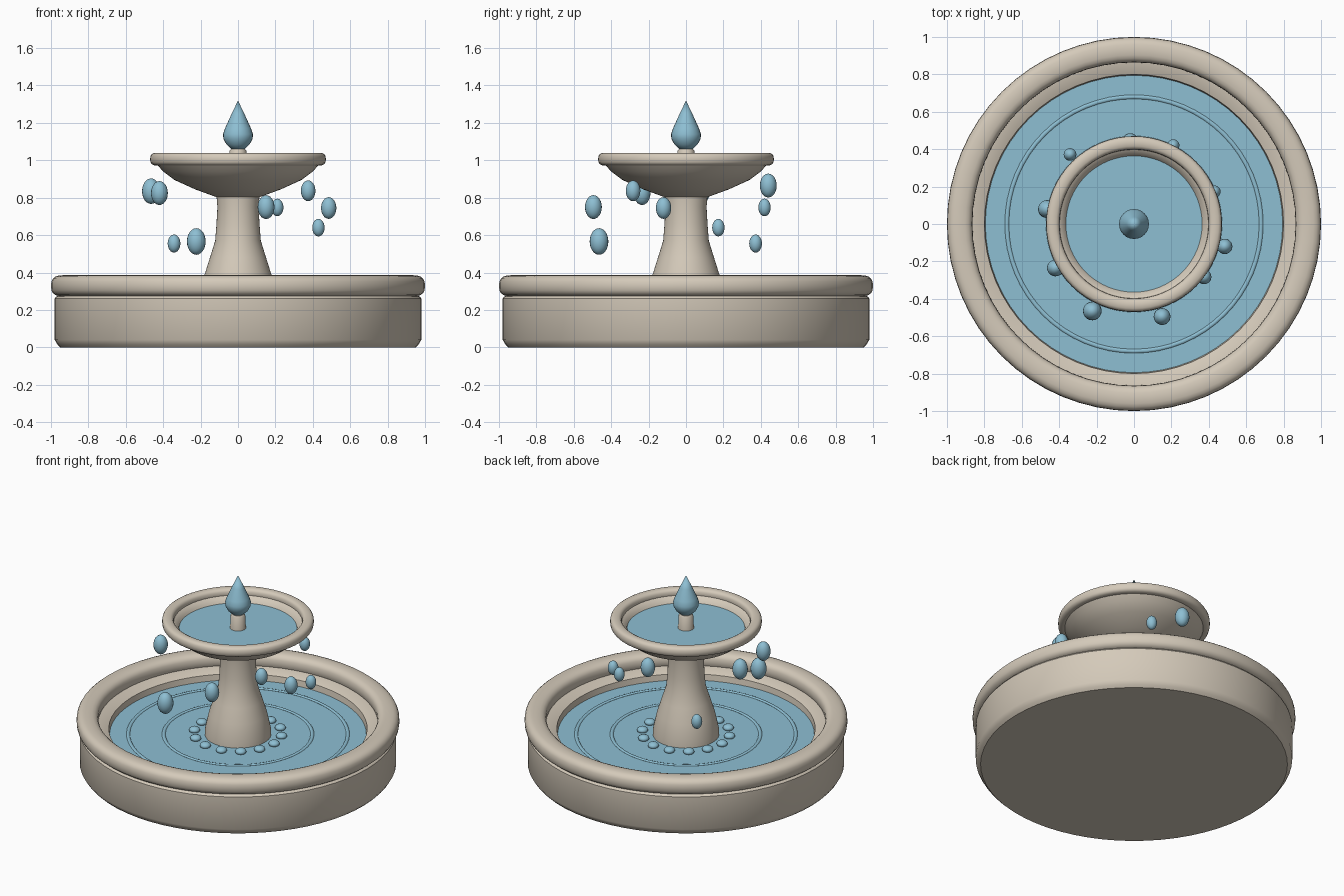
import bpy
import math

if "Cube" in bpy.data.objects:
    bpy.data.objects.remove(bpy.data.objects["Cube"])


def material(name, rgb):
    m = bpy.data.materials.new(name)
    m.diffuse_color = (*rgb, 1.0)
    m.use_nodes = True
    m.node_tree.nodes["Principled BSDF"].inputs["Base Color"].default_value = m.diffuse_color
    return m


STONE = material("warm stone", (0.66, 0.59, 0.49))
WATER = material("water blue", (0.27, 0.52, 0.65))


def finish(obj, mat, angle=35):
    obj.data.materials.append(mat)
    bpy.ops.object.select_all(action='DESELECT')
    obj.select_set(True)
    bpy.context.view_layer.objects.active = obj
    bpy.ops.object.shade_smooth_by_angle(angle=math.radians(angle))
    return obj


def lathe(name, profile, mat, segments=64, closed=False, angle=35):
    """Spin (radius, z) points, listed upward along the outside, around z."""
    verts, faces, rings = [], [], []
    for r, z in profile:
        start = len(verts)
        if r == 0:
            verts.append((0, 0, z))
            rings.append([start] * segments)
        else:
            for i in range(segments):
                a = math.tau * i / segments
                verts.append((r * math.cos(a), r * math.sin(a), z))
            rings.append(list(range(start, start + segments)))
    pairs = list(zip(rings, rings[1:] + rings[:1] if closed else rings[1:]))
    for low, high in pairs:
        for i in range(segments):
            j = (i + 1) % segments
            quad = [low[i], low[j], high[j], high[i]]
            faces.append(list(dict.fromkeys(quad)))
    mesh = bpy.data.meshes.new(name)
    mesh.from_pydata(verts, [], faces)
    obj = bpy.data.objects.new(name, mesh)
    bpy.context.collection.objects.link(obj)
    return finish(obj, mat, angle)


def bead(radius, z, half_width, half_height, steps, power=1.0):
    """Closed rounded cross-section for a ring; power below 1 squares it off."""
    points = []
    for i in range(steps):
        a = math.tau * i / steps
        c, s = math.cos(a), math.sin(a)
        points.append((radius + half_width * math.copysign(abs(c) ** power, c),
                       z + half_height * math.copysign(abs(s) ** power, s)))
    return points


def droplet(name, location, radius, height, segments=20, rings=12):
    bpy.ops.mesh.primitive_uv_sphere_add(segments=segments, ring_count=rings,
                                         radius=1, location=location)
    obj = bpy.context.object
    obj.name = name
    obj.scale = (radius, radius, height)
    return finish(obj, WATER, 60)


# Lower basin: outer wall, inner wall and floor
lathe("basin_wall", [(0, 0), (0.95, 0), (0.965, 0.015), (0.98, 0.04), (0.98, 0.262),
                     (0.972, 0.272), (0.90, 0.30), (0.86, 0.30), (0.80, 0.275),
                     (0.79, 0.20), (0, 0.20)], STONE)
lathe("basin_rim", bead(0.932, 0.329, 0.068, 0.057, 20, 0.75), STONE, closed=True, angle=60)

# Lower pool with ripples and a ring of bubbles round the foot
lathe("basin_water", [(0.795, 0.215), (0.795, 0.235), (0, 0.235)], WATER)
for i, r in enumerate((0.68, 0.46)):
    lathe(f"ripple_{i + 1}", bead(r, 0.236, 0.011, 0.006, 8), WATER, closed=True, angle=60)
for i in range(14):
    a = math.tau * i / 14
    droplet(f"bubble_{i + 1}", (0.273 * math.cos(a), 0.273 * math.sin(a), 0.245),
            0.035, 0.022, 12, 8)

# Pedestal
lathe("pedestal", [(0, 0.20), (0.205, 0.20), (0.205, 0.27), (0.18, 0.385), (0.15, 0.48),
                   (0.122, 0.57), (0.115, 0.66), (0.11, 0.75), (0.115, 0.81), (0, 0.81)], STONE)

# Upper bowl with its rim and water
lathe("bowl", [(0, 0.805), (0.12, 0.805), (0.23, 0.845), (0.34, 0.895), (0.40, 0.94),
               (0.435, 0.98), (0.43, 1.01), (0.40, 1.0), (0.37, 0.975), (0.355, 0.94),
               (0, 0.94)], STONE, angle=50)
lathe("bowl_rim", bead(0.434, 1.006, 0.036, 0.034, 16, 0.75), STONE, closed=True, angle=60)
lathe("bowl_water", [(0.366, 0.945), (0.366, 0.962), (0, 0.962)], WATER)

# Spout and the large water drop on top
lathe("spout", [(0, 0.95), (0.05, 0.95), (0.045, 1.05), (0.038, 1.06), (0, 1.06)],
      STONE, segments=24)
lathe("top_drop", [(0, 1.053), (0.035, 1.06), (0.062, 1.085), (0.078, 1.115),
                   (0.08, 1.14), (0.07, 1.17), (0.038, 1.24), (0, 1.32)], WATER,
      segments=24, angle=50)

# Falling droplets: x, y, z, radius
FALLING = [(-0.465, 0.08, 0.835, 0.048), (-0.42, -0.235, 0.825, 0.045),
           (0.375, -0.283, 0.837, 0.039), (0.15, -0.495, 0.75, 0.045),
           (0.21, 0.42, 0.748, 0.033), (0.485, -0.12, 0.745, 0.041),
           (0.43, 0.173, 0.64, 0.033), (-0.342, 0.372, 0.555, 0.034),
           (-0.223, -0.465, 0.566, 0.05), (-0.02, 0.44, 0.865, 0.045)]
for i, (x, y, z, r) in enumerate(FALLING):
    droplet(f"falling_drop_{i + 1}", (x, y, z), r, r * 1.42)
